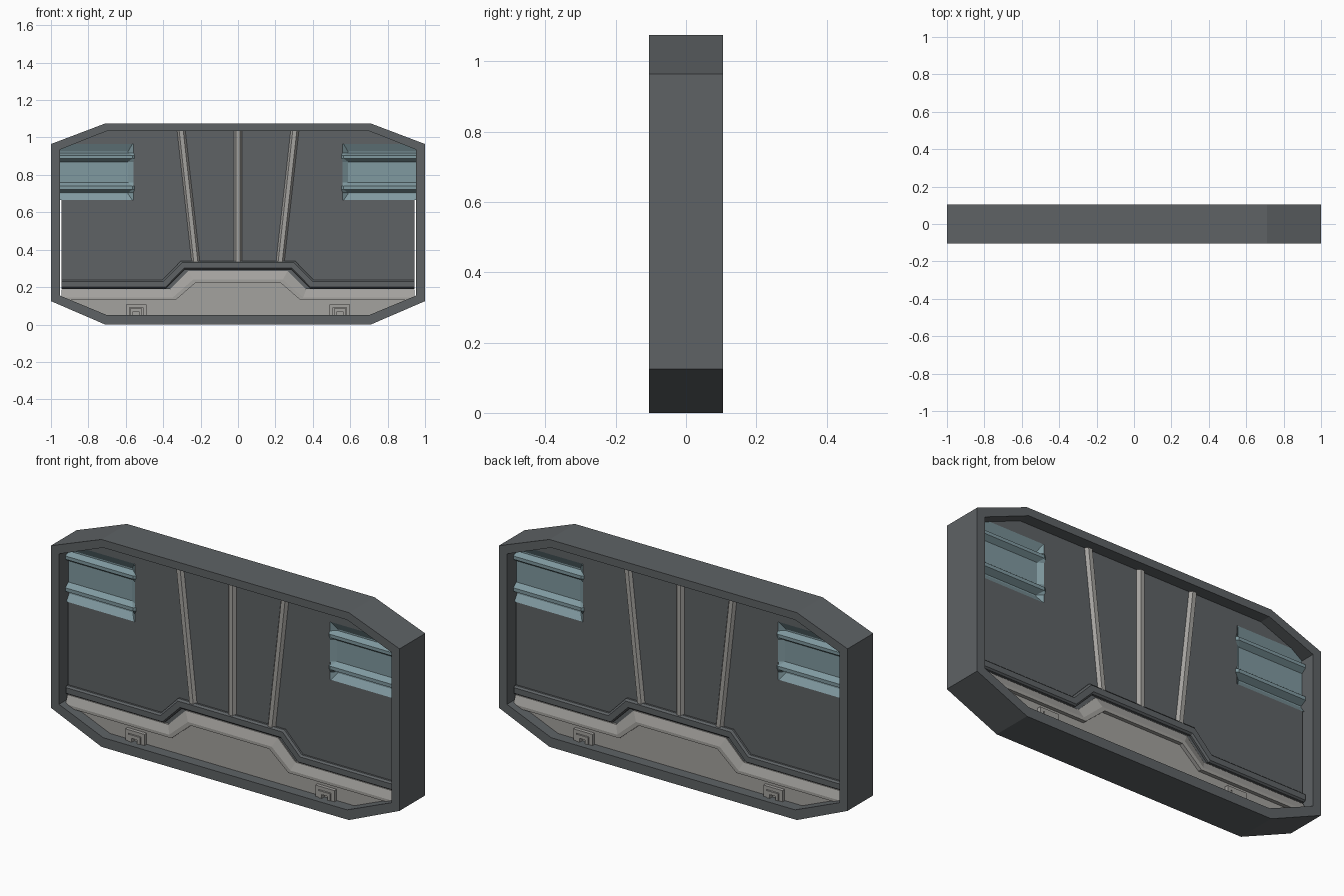
import bpy, bmesh

if "Cube" in bpy.data.objects:
    bpy.data.objects.remove(bpy.data.objects["Cube"])


def material(name, rgb):
    m = bpy.data.materials.new(name)
    m.diffuse_color = (*rgb, 1)
    m.use_nodes = True
    m.node_tree.nodes["Principled BSDF"].inputs["Base Color"].default_value = m.diffuse_color
    return m


DARK = material("dark_grey", (0.112, 0.123, 0.130))
LIGHT = material("light_grey", (0.370, 0.360, 0.342))
BLUE = material("dusty_blue", (0.215, 0.320, 0.350))


def finish(name, bm, mat):
    bmesh.ops.recalc_face_normals(bm, faces=bm.faces)
    me = bpy.data.meshes.new(name)
    bm.to_mesh(me)
    bm.free()
    me.materials.append(mat)
    ob = bpy.data.objects.new(name, me)
    bpy.context.collection.objects.link(ob)
    return ob


def prism(name, layers, mat):
    """Closed solid through (y, xz outline) layers, repeated on the back (+y)."""
    rows = [(-y, o) for y, o in reversed(layers)] + [(y, o) for y, o in layers]
    bm = bmesh.new()
    loops = [[bm.verts.new((x, y, z)) for x, z in o] for y, o in rows]
    n = len(loops[0])
    for a, b in zip(loops, loops[1:]):
        for i in range(n):
            j = (i + 1) % n
            bm.faces.new((a[i], a[j], b[j], b[i]))
    bm.faces.new(loops[0])
    bm.faces.new(loops[-1][::-1])
    return finish(name, bm, mat)


def sym(half):
    """Mirror a right-hand polyline to the left, giving a left-to-right line."""
    return [(-x, z) for x, z in half] + half[::-1]


def band(upper, lower):
    return sym(upper) + sym(lower)[::-1]


# Octagonal frame
outer = band([(1, 0.965), (0.71, 1.075)], [(1, 0.125), (0.71, 0)])
inner = band([(0.953, 0.935), (0.70, 1.035)], [(0.953, 0.155), (0.70, 0.05)])
bm = bmesh.new()
rings = [[bm.verts.new((x, y, z)) for x, z in o]
         for o, y in ((outer, -0.105), (outer, 0.105), (inner, 0.105), (inner, -0.105))]
for k in range(4):
    a, b = rings[k], rings[(k + 1) % 4]
    for i in range(8):
        j = (i + 1) % 8
        bm.faces.new((a[i], a[j], b[j], b[i]))
finish("frame", bm, DARK)

# Main panel with openings for the side recesses
P = 0.045
prism("main_panel", [(P, band(
    [(0.943, 0.2), (0.943, 0.665), (0.56, 0.665), (0.56, 0.965), (0.943, 0.965), (0.72, 1.05)],
    [(0.943, 0.19), (0.38, 0.19)]))], DARK)

# Dark stepped trim
lo = [(0.943, 0.193), (0.385, 0.193), (0.285, 0.293)]
prism("upper_trim", [
    (0.055, band([(0.943, 0.237), (0.405, 0.237), (0.305, 0.34)], lo)),
    (0.064, band([(0.943, 0.229), (0.400, 0.229), (0.300, 0.331)],
                 [(0.943, 0.200), (0.388, 0.200), (0.288, 0.301)]))], DARK)

# Light stepped ledge with sloping top
lo = [(0.943, 0.13), (0.335, 0.13), (0.225, 0.225)]
top = [(0.943, 0.187), (0.365, 0.187), (0.265, 0.286)]
prism("lower_ledge", [
    (0.050, band(top, lo)),
    (0.067, band([(0.943, 0.145), (0.348, 0.145), (0.240, 0.240)], lo))], LIGHT)

# Light lower panel
prism("lower_panel", [(0.048, band(top, [(0.943, 0.13), (0.72, 0.04)]))], LIGHT)

# Three ribs, the outer two leaning outwards
for label, x0, x1 in (("left", -0.225, -0.305), ("centre", 0, 0), ("right", 0.225, 0.305)):
    def strip(w):
        return [(x0 - w, 0.33), (x0 + w, 0.33), (x1 + w, 1.05), (x1 - w, 1.05)]
    prism(label + "_rib", [(0.045, strip(0.022)), (0.060, strip(0.011))], LIGHT)

# Ribbed recesses on both sides, front and back
profile = [(0.665, P), (0.698, 0.022), (0.705, 0.022), (0.722, 0.054), (0.740, 0.054),
           (0.760, 0.028), (0.870, 0.028), (0.888, 0.054), (0.905, 0.054),
           (0.918, 0.022), (0.925, 0.022), (0.965, P)]
for side, sx in (("left", -1), ("right", 1)):
    bm = bmesh.new()
    for sy in (-1, 1):
        rows = []
        for z, y in profile:
            pts = ((0.553 if y > P else 0.56, P), (0.588 if y < P else 0.565, y), (0.96, y))
            rows.append([bm.verts.new((sx * x, sy * d, z)) for x, d in pts])
        for a, b in zip(rows, rows[1:]):
            for i in (0, 1):
                f = bm.faces.new((a[i], a[i + 1], b[i + 1], b[i]))
                f.normal_update()
                if f.normal.y * sy < 0:
                    f.normal_flip()
    me = bpy.data.meshes.new(side + "_recess")
    bm.to_mesh(me)
    bm.free()
    me.materials.append(BLUE)
    bpy.context.collection.objects.link(bpy.data.objects.new(side + "_recess", me))

# Small U-shaped clips along the bottom
for side, cx in (("left", -0.545), ("right", 0.545)):
    for part, w, top_z, hole, hole_z, y in (("bracket", 0.055, 0.108, 0.036, 0.090, 0.066),
                                            ("clip", 0.033, 0.087, 0.016, 0.070, 0.070)):
        u = [(-w, 0.04), (-w, top_z), (w, top_z), (w, 0.04),
             (hole, 0.04), (hole, hole_z), (-hole, hole_z), (-hole, 0.04)]
        prism(side + "_" + part, [(y, [(cx + x, z) for x, z in u])], LIGHT)
